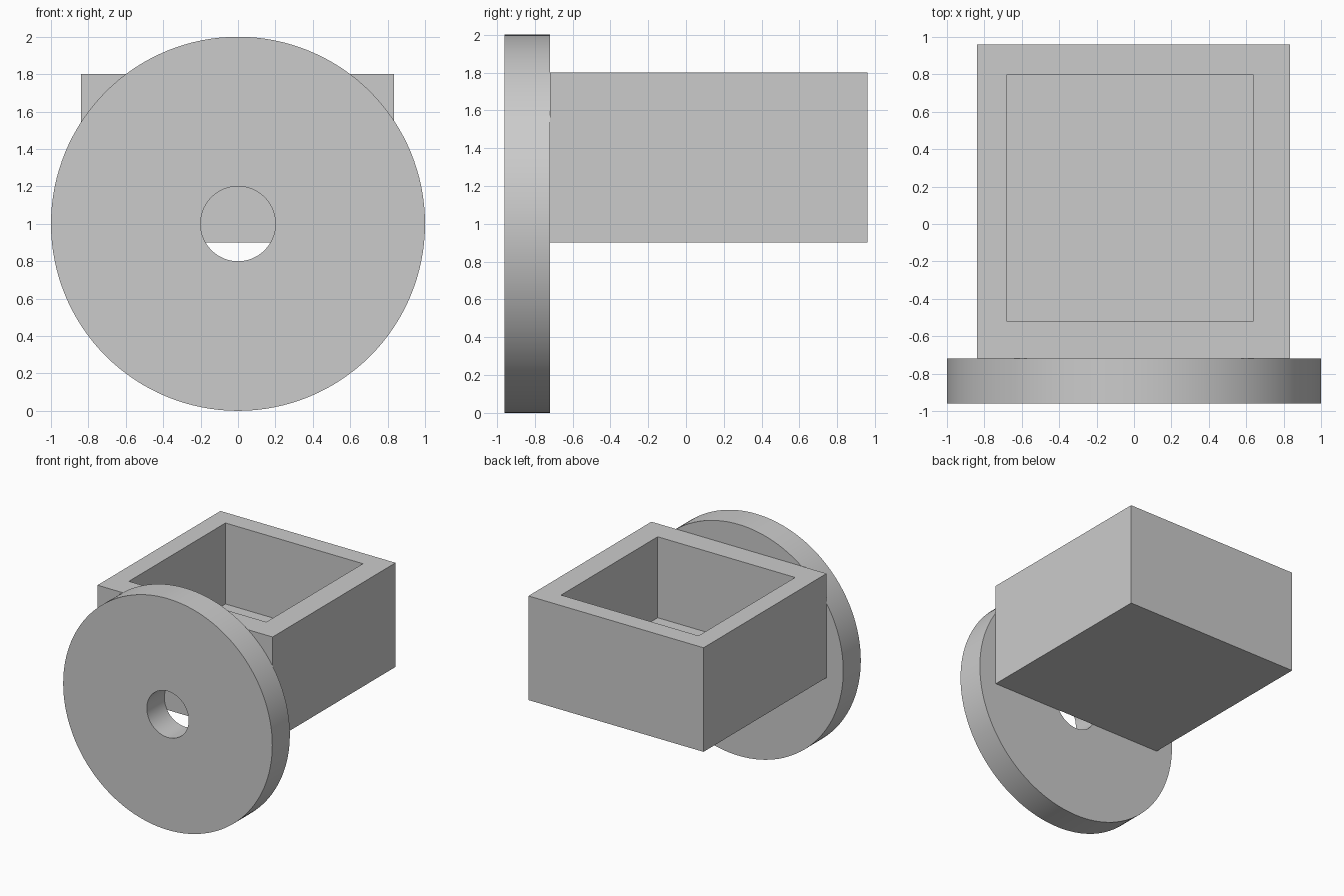
import bpy
import bmesh
import math
from mathutils import Matrix, Vector

default = bpy.data.objects.get("Cube")
if default:
    bpy.data.objects.remove(default, do_unlink=True)

grey = bpy.data.materials.new("plain grey")
grey.use_nodes = True
colour = (0.6, 0.6, 0.6, 1)
grey.diffuse_color = colour
grey.node_tree.nodes["Principled BSDF"].inputs["Base Color"].default_value = colour


def finish(name, bm):
    """Turn a bmesh into a grey object with crisp edges and smooth curves."""
    bmesh.ops.recalc_face_normals(bm, faces=bm.faces)
    mesh = bpy.data.meshes.new(name)
    bm.to_mesh(mesh)
    bm.free()
    mesh.materials.append(grey)
    obj = bpy.data.objects.new(name, mesh)
    bpy.context.collection.objects.link(obj)
    bpy.ops.object.select_all(action="DESELECT")
    obj.select_set(True)
    bpy.context.view_layer.objects.active = obj
    bpy.ops.object.shade_smooth_by_angle(angle=math.radians(30))
    return obj


def open_box(name, low, high, inner_low, inner_high):
    """Box with a pocket sunk into its top face."""
    low, high = Vector(low), Vector(high)
    bm = bmesh.new()
    bmesh.ops.create_cube(bm, size=1, matrix=Matrix.Translation((low + high) / 2)
                          @ Matrix.Diagonal((*(high - low), 1)))
    top = max(bm.faces, key=lambda f: f.calc_center_median().z)
    bmesh.ops.inset_region(bm, faces=[top], thickness=0.1)
    # Fit the inset rim to the pocket outline
    middle = top.calc_center_median()
    for v in top.verts:
        v.co.x = inner_high[0] if v.co.x > middle.x else inner_low[0]
        v.co.y = inner_high[1] if v.co.y > middle.y else inner_low[1]
    # Sink the pocket
    floor = bmesh.ops.extrude_discrete_faces(bm, faces=[top])["faces"][0]
    for v in floor.verts:
        v.co.z = inner_low[2]
    return finish(name, bm)


def ring_disc(name, radius, hole, y_front, y_back, height, sides=128):
    """Upright disc with a round central hole, spun from its section."""
    bm = bmesh.new()
    section = [(hole, y_front), (radius, y_front), (radius, y_back), (hole, y_back)]
    verts = [bm.verts.new((r, y, height)) for r, y in section]
    edges = [bm.edges.new((verts[i], verts[(i + 1) % 4])) for i in range(4)]
    bmesh.ops.spin(bm, geom=verts + edges, cent=(0, 0, height), axis=(0, 1, 0),
                   angle=math.tau, steps=sides, use_merge=False)
    bmesh.ops.remove_doubles(bm, verts=bm.verts, dist=0.0005)
    return finish(name, bm)


# Round front plate with a central hole
ring_disc("front_disc", 1.0, 0.2, -0.96, -0.72, 1.0)

# Open-topped box behind the plate
open_box("open_box", (-0.84, -0.72, 0.9), (0.835, 0.96, 1.8),
         (-0.68, -0.52, 1.1), (0.635, 0.8))
